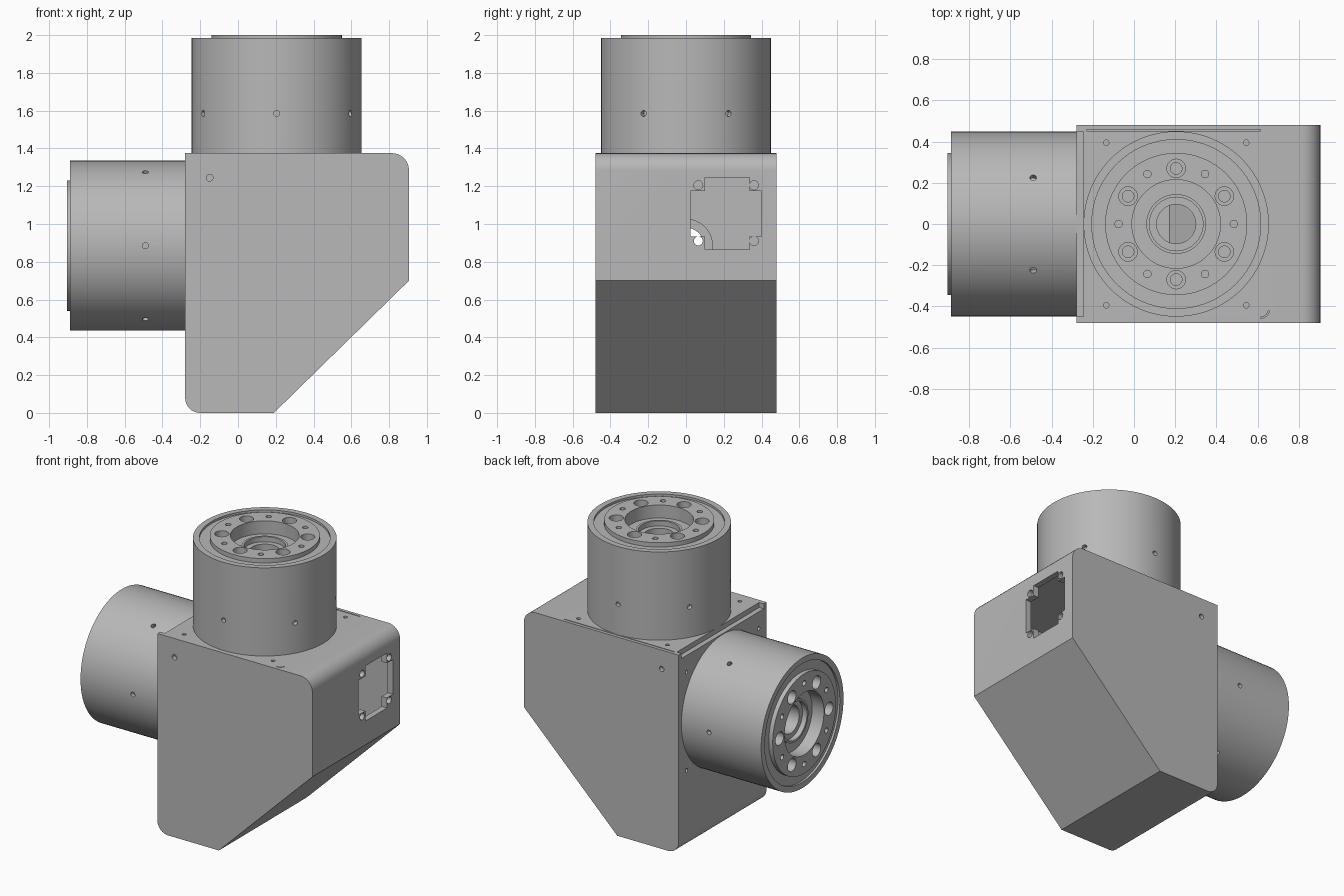
import bpy, bmesh, math
from mathutils import Matrix, Vector

cube = bpy.data.objects.get("Cube")
if cube:
    bpy.data.objects.remove(cube, do_unlink=True)

grey = bpy.data.materials.new("satin grey")
grey.use_nodes = True
grey.diffuse_color = (0.48, 0.48, 0.48, 1)
grey.node_tree.nodes["Principled BSDF"].inputs["Base Color"].default_value = grey.diffuse_color

HALF = 0.48       # half depth of the housing
WALL = 0.04
AXIS_X, AXIS_Z = 0.205, 0.885
TOP, LEFT, RIGHT = 1.375, -0.28, 0.905


def lathe(bm, profile, matrix=Matrix(), steps=32):
    """Revolve a closed (radius, height) outline about local z."""
    rings = []
    for r, h in profile:
        if r == 0:
            rings.append([bm.verts.new(matrix @ Vector((0, 0, h)))] * steps)
        else:
            rings.append([bm.verts.new(matrix @ Vector((r * math.cos(a), r * math.sin(a), h)))
                          for a in (2 * math.pi * i / steps for i in range(steps))])
    for lower, upper in zip(rings, rings[1:] + rings[:1]):
        for i in range(steps):
            j = (i + 1) % steps
            corners = list(dict.fromkeys((lower[i], lower[j], upper[j], upper[i])))
            if len(corners) > 2:
                bm.faces.new(corners)


def drill(bm, point, direction, radius, depth, steps=16):
    """Round cutter entering a surface at point, along direction."""
    d = Vector(direction).normalized()
    m = Matrix.Translation(point) @ d.to_track_quat('Z', 'Y').to_matrix().to_4x4()
    lathe(bm, [(0, -0.02), (radius, -0.02), (radius, depth), (0, depth)], m, steps)


def box(bm, low, high):
    low, high = Vector(low), Vector(high)
    m = Matrix.Translation((low + high) / 2) @ Matrix.Diagonal((*(high - low), 1))
    bmesh.ops.create_cube(bm, size=1, matrix=m)


def prism(bm, outline, half):
    """Extrude an x-z outline along y."""
    face = bm.faces.new([bm.verts.new((x, -half, z)) for x, z in outline])
    out = bmesh.ops.extrude_face_region(bm, geom=[face])
    verts = [v for v in out["geom"] if isinstance(v, bmesh.types.BMVert)]
    bmesh.ops.translate(bm, verts=verts, vec=(0, 2 * half, 0))


def arc(cx, cz, r, start, end, n=8):
    return [(cx + r * math.cos(math.radians(start + (end - start) * i / n)),
             cz + r * math.sin(math.radians(start + (end - start) * i / n))) for i in range(n + 1)]


def finish(bm, name):
    bmesh.ops.recalc_face_normals(bm, faces=bm.faces)
    mesh = bpy.data.meshes.new(name)
    bm.to_mesh(mesh)
    bm.free()
    mesh.materials.append(grey)
    obj = bpy.data.objects.new(name, mesh)
    bpy.context.collection.objects.link(obj)
    return obj


def cut(obj, bm):
    """Subtract the cutter mesh, bake the result and drop the cutter."""
    cutter = finish(bm, "cutter")
    cutter.hide_render = True
    mod = obj.modifiers.new("cut", 'BOOLEAN')
    mod.operation, mod.solver, mod.object = 'DIFFERENCE', 'EXACT', cutter
    bpy.context.view_layer.update()
    baked = bpy.data.meshes.new_from_object(obj.evaluated_get(bpy.context.evaluated_depsgraph_get()))
    obj.modifiers.clear()
    obj.data = baked
    bpy.data.objects.remove(cutter, do_unlink=True)


def smooth(obj):
    bpy.ops.object.select_all(action='DESELECT')
    obj.select_set(True)
    bpy.context.view_layer.objects.active = obj
    bpy.ops.object.shade_smooth_by_angle(angle=math.radians(30))


# Housing: rounded prism with a sloped underside
bm = bmesh.new()
prism(bm, [(0.19, 0), (RIGHT, 0.7)] + arc(RIGHT - 0.09, TOP - 0.09, 0.09, 0, 90)
      + [(LEFT, TOP)] + arc(LEFT + 0.08, 0.08, 0.08, 180, 270), HALF)
housing = finish(bm, "housing")

# Hollow interior
bm = bmesh.new()
prism(bm, [(0.173, WALL), (RIGHT - WALL, 0.717)]
      + arc(RIGHT - 0.09, TOP - 0.09, 0.05, 0, 90)
      + [(LEFT + WALL, TOP - WALL)]
      + arc(LEFT + 0.08, 0.08, 0.04, 180, 270), HALF - WALL)
cut(housing, bm)

# Connector window: a cross-shaped opening with four corner screw holes
bm = bmesh.new()
box(bm, (RIGHT - 0.1, 0.1, 0.865), (RIGHT + 0.1, 0.335, 1.245))
cut(housing, bm)
bm = bmesh.new()
box(bm, (RIGHT - 0.1, 0.025, 0.935), (RIGHT + 0.1, 0.4, 1.175))
cut(housing, bm)
bm = bmesh.new()
for y in (0.065, 0.36):
    for z in (0.91, 1.205):
        drill(bm, (RIGHT, y, z), (-1, 0, 0), 0.024, 0.1)
cut(housing, bm)

# Shaft openings and small screw holes
bm = bmesh.new()
drill(bm, (AXIS_X, 0, TOP), (0, 0, -1), 0.14, 0.1, 48)
drill(bm, (LEFT, 0, AXIS_Z), (1, 0, 0), 0.14, 0.1, 48)
for side in (-1, 1):
    for s in (-0.34, 0.34):
        drill(bm, (AXIS_X + s, side * 0.395, TOP), (0, 0, -1), 0.013, 0.03)
        drill(bm, (LEFT, side * 0.395, AXIS_Z + s), (1, 0, 0), 0.013, 0.03)
    drill(bm, (-0.15, side * HALF, 1.245), (0, -side, 0), 0.018, 0.03)
cut(housing, bm)

# Stepped corner between the side plates
bm = bmesh.new()
box(bm, (LEFT - 0.1, -0.45, TOP - 0.035), (LEFT + 0.035, 0.45, TOP + 0.1))
cut(housing, bm)

# Cover seam along the back of the top
bm = bmesh.new()
box(bm, (LEFT + 0.05, 0.452, TOP - 0.01), (0.615, 0.458, TOP + 0.01))
cut(housing, bm)
bm = bmesh.new()
prism(bm, arc(0.615, 0.415, 0.043, 90, 10) + arc(0.615, 0.415, 0.037, 10, 90), 0.01)
bmesh.ops.transform(bm, verts=bm.verts,
                    matrix=Matrix.Translation((0, 0, TOP)) @ Matrix.Rotation(math.radians(-90), 4, 'X')
                    @ Matrix.Diagonal((1, 1, -1, 1)))
cut(housing, bm)
smooth(housing)


def actuator(name, matrix):
    # Drum with a grooved rim, raised flange, recess and open shaft
    bm = bmesh.new()
    lathe(bm, [(0.45, 0), (0.45, 0.61), (0.41, 0.61), (0.41, 0.595), (0.345, 0.595),
               (0.345, 0.625), (0.215, 0.625), (0.215, 0.535), (0.145, 0.535), (0.145, 0.555),
               (0.13, 0.555), (0.13, 0.52), (0.095, 0.52), (0.095, 0)], steps=96)
    drum = finish(bm, name)
    bm = bmesh.new()
    for k in range(6):
        a = math.radians(60 * k + 30)
        c, s = math.cos(a), math.sin(a)
        # Counterbored mounting holes
        lathe(bm, [(0, 0.65), (0.045, 0.65), (0.045, 0.56), (0.028, 0.56), (0.028, 0.48), (0, 0.48)],
              Matrix.Translation((0.27 * c, 0.27 * s, 0)), 24)
        # Dowel holes between them and set screws round the drum
        b = a + math.radians(30)
        drill(bm, (0.28 * math.cos(b), 0.28 * math.sin(b), 0.625), (0, 0, -1), 0.018, 0.04)
        drill(bm, (0.45 * c, 0.45 * s, 0.21), (-c, -s, 0), 0.016, 0.03)
    cut(drum, bm)
    drum.data.transform(matrix)
    smooth(drum)


actuator("top_actuator", Matrix.Translation((AXIS_X, 0, TOP)))
actuator("side_actuator", Matrix.Translation((LEFT, 0, AXIS_Z)) @ Matrix.Rotation(math.radians(-90), 4, 'Y'))
